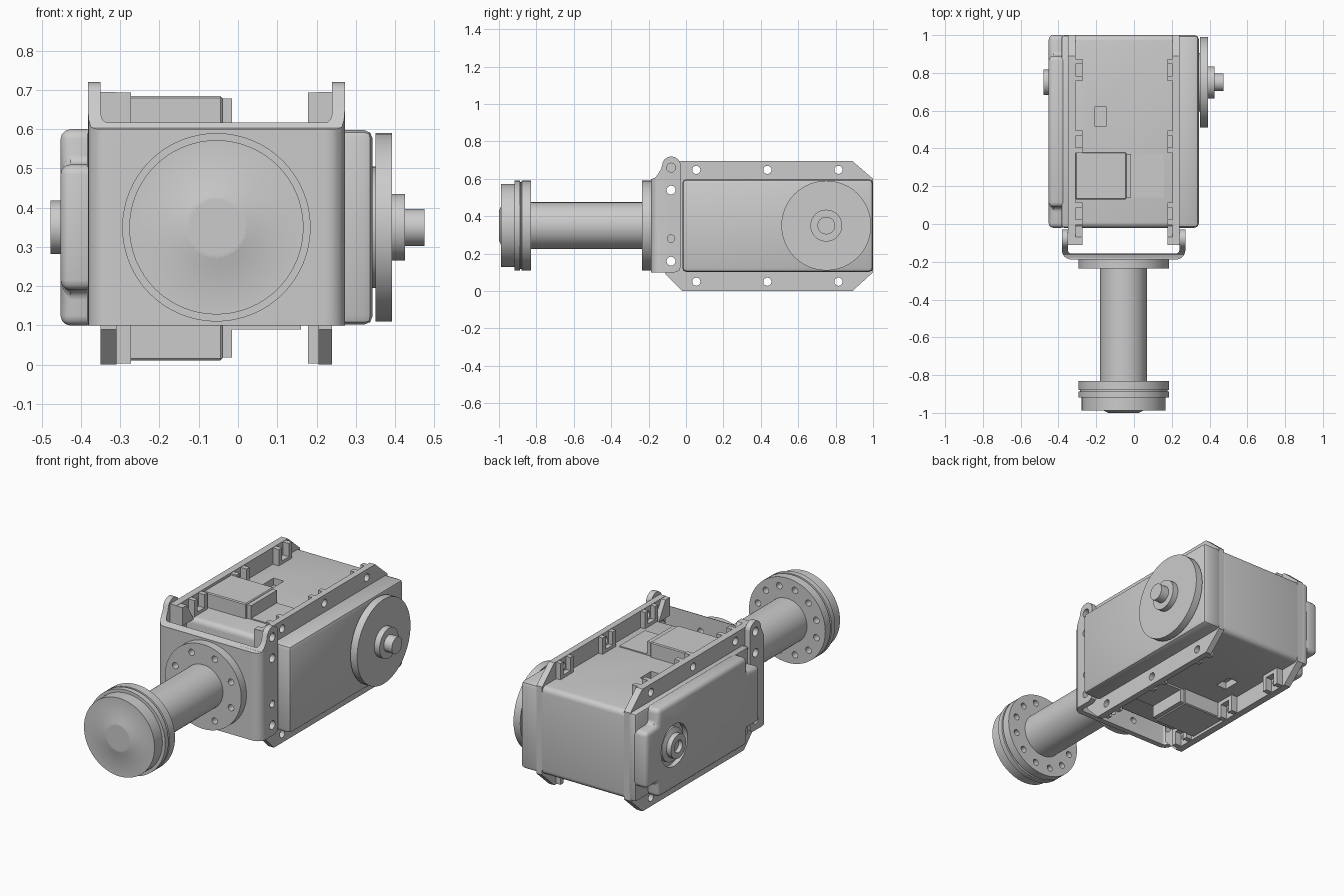
import bpy, bmesh, math
from math import cos, sin, pi

if "Cube" in bpy.data.objects:
    bpy.data.objects.remove(bpy.data.objects["Cube"])

ZC = 0.348            # mirror plane height
SX, SZ = -0.055, 0.35  # shaft axis


def make(name, bm):
    bmesh.ops.remove_doubles(bm, verts=bm.verts, dist=1e-5)
    bmesh.ops.recalc_face_normals(bm, faces=bm.faces)
    me = bpy.data.meshes.new(name)
    bm.to_mesh(me)
    bm.free()
    ob = bpy.data.objects.new(name, me)
    bpy.context.collection.objects.link(ob)
    return ob


def place(axis, u, v, a):
    return {'x': (a, u, v), 'y': (u, a, v), 'z': (u, v, a)}[axis]


def add_prism(bm, pts, a0, a1, axis):
    lo = [bm.verts.new(place(axis, u, v, a0)) for u, v in pts]
    hi = [bm.verts.new(place(axis, u, v, a1)) for u, v in pts]
    bm.faces.new(lo)
    bm.faces.new(hi[::-1])
    for i in range(len(pts)):
        j = (i + 1) % len(pts)
        bm.faces.new((lo[i], lo[j], hi[j], hi[i]))


def prism(name, pts, a0, a1, axis='x'):
    bm = bmesh.new()
    add_prism(bm, pts, a0, a1, axis)
    return make(name, bm)


def rect(x0, x1, y0, y1):
    return [(x0, y0), (x1, y0), (x1, y1), (x0, y1)]


def box(name, x0, x1, y0, y1, z0, z1):
    return prism(name, rect(x0, x1, y0, y1), z0, z1, 'z')


def circle(u, v, r, n=16):
    return [(u + r * cos(2 * pi * i / n), v + r * sin(2 * pi * i / n)) for i in range(n)]


def revolve(name, prof, u, v, axis, n=48):
    bm = bmesh.new()
    rings = [[bm.verts.new(place(axis, p, q, a)) for p, q in circle(u, v, r, n)] for r, a in prof]
    for r0, r1 in zip(rings, rings[1:]):
        for i in range(n):
            j = (i + 1) % n
            bm.faces.new((r0[i], r0[j], r1[j], r1[i]))
    return make(name, bm)


def apply_mod(ob, kind, **kw):
    m = ob.modifiers.new(kind, kind)
    for k, val in kw.items():
        setattr(m, k, val)
    bpy.context.view_layer.objects.active = ob
    bpy.ops.object.modifier_apply(modifier=m.name)


def bevel(ob, w, seg):
    apply_mod(ob, 'BEVEL', width=w, segments=seg, limit_method='ANGLE', angle_limit=math.radians(40))


def boolean(ob, cutter, op='DIFFERENCE'):
    cutter.hide_render = True
    apply_mod(ob, 'BOOLEAN', object=cutter, operation=op, solver='EXACT')
    bpy.data.objects.remove(cutter)


def drill(ob, holes, a0, a1, axis='x'):
    bm = bmesh.new()
    for u, v, r in holes:
        add_prism(bm, circle(u, v, r), a0, a1, axis)
    boolean(ob, make("drill_cutter", bm))


# central housing with shallow pockets top and bottom
body = box("housing", -0.34, 0.23, -0.02, 1.0, 0.1, 0.6)
bevel(body, 0.03, 4)
for z in (0.6, 0.1):
    boolean(body, box("pocket_cutter", -0.21, -0.145, 0.52, 0.62, z - 0.04, z + 0.04))

# right cover
cap = box("right_cover", 0.22, 0.343, -0.02, 1.0, 0.102, 0.598)
bevel(cap, 0.022, 2)

# left cover with notched corners and round recess
base = box("left_cover_base", -0.385, -0.33, -0.02, 1.0, 0.1, 0.6)
bevel(base, 0.015, 2)
cross = [(0.09, 0.1), (0.89, 0.1), (0.89, 0.19), (1.0, 0.19), (1.0, 0.51), (0.89, 0.51),
         (0.89, 0.6), (0.09, 0.6), (0.09, 0.51), (-0.02, 0.51), (-0.02, 0.19), (0.09, 0.19)]
left = prism("left_cover", cross, -0.452, -0.36)
bevel(left, 0.025, 3)
drill(left, [(0.75, 0.35, 0.12)], -0.5, -0.425)
hub = revolve("left_pivot", [(0, -0.38), (0.095, -0.38), (0.095, -0.44), (0.068, -0.45), (0.068, -0.478),
                             (0.035, -0.478), (0.035, -0.455), (0, -0.455)], 0.75, 0.35, 'x')

# flange plates along both sides
outline = [(-0.02, 0), (0.89, 0), (1.0, 0.1), (1.0, 0.6), (0.89, 0.695), (-0.11, 0.695), (-0.11, 0.09)]
plate_holes = [(y, z, 0.022) for y in (0.055, 0.435, 0.815) for z in (0.05, 0.648)]
bracket_holes = [(-0.08, 0.66, 0.024), (-0.08, 0.54, 0.024), (-0.08, 0.16, 0.024)]
for side, x0, x1 in (("left", -0.35, -0.31), ("right", 0.205, 0.24)):
    plate = prism(side + "_flange", outline, x0, x1)
    drill(plate, plate_holes + bracket_holes, x0 - 0.1, x1 + 0.1)

# nut holders on the inside of each flange
bm = bmesh.new()
for x0, x1, d in ((-0.315, -0.272, 1), (0.178, 0.21, -1)):
    for y in (0.055, 0.435, 0.815):
        for z0, z1 in ((0.59, 0.693), (0.003, 0.106)):
            for e in (-0.045, 0.045):
                add_prism(bm, rect(y + e - 0.014, y + e + 0.014, z0, z1), x0, x1, 'x')
        for z0, z1 in ((0.59, 0.618), (0.078, 0.106)):
            add_prism(bm, rect(y - 0.04, y + 0.04, z0, z1), x0, x1, 'x')
    # sloping front gusset
    add_prism(bm, [(-0.11, 0.59), (-0.01, 0.59), (-0.07, 0.693), (-0.11, 0.693)], x0, x1, 'x')
make("nut_holders", bm)

# cable connector blocks, top and bottom
for tag, s in (("top", 1), ("bottom", -1)):
    def zz(h):
        return sorted((ZC + s * 0.2, ZC + s * h))
    c = box(tag + "_connector", -0.31, -0.04, 0.13, 0.38, *zz(0.337))
    bevel(c, 0.005, 1)
    box(tag + "_connector_lip", -0.045, -0.015, 0.14, 0.37, *zz(0.33))
    box(tag + "_connector_pad", -0.015, 0.16, 0.14, 0.37, *zz(0.258))

# bent front bracket: U outline trimmed by the ear profile
R = 0.05


def bend(x, d, r):
    yc = -0.188 + R
    return [(x + d * R - d * r * cos(t * pi / 12), yc - r * sin(t * pi / 12)) for t in range(7)]


xl, xr, t = -0.382, 0.272, 0.032
outer = bend(xl, 1, R) + bend(xr, -1, R)[::-1]
inner = bend(xl, 1, R - t) + bend(xr, -1, R - t)[::-1]
u = [(xl, -0.03)] + outer + [(xr, -0.03), (xr - t, -0.03)] + inner[::-1] + [(xl + t, -0.03)]
bracket = prism("front_bracket", u, 0.1, 0.74, 'z')
ear = [(-0.2, 0.05), (-0.06, 0.05), (-0.06, 0.1), (-0.035, 0.11), (-0.029, 0.13)]
ear += [(-0.078 + 0.05 * cos(a * pi / 8), 0.67 + 0.05 * sin(a * pi / 8)) for a in range(8)]
ear += [(-0.132, 0.655), (-0.15, 0.625), (-0.165, 0.605), (-0.18, 0.6), (-0.2, 0.6)]
boolean(bracket, prism("ear_cutter", ear, -0.6, 0.6), 'INTERSECT')
drill(bracket, bracket_holes + [(-0.08, 0.28, 0.02)], -0.6, 0.6)

# output shaft with both end discs
shaft = revolve("shaft", [(0, -0.186), (0.24, -0.186), (0.24, -0.235), (0.125, -0.235), (0.125, -0.83),
                          (0.24, -0.83), (0.24, -0.878), (0.232, -0.88), (0.232, -0.886), (0.24, -0.888),
                          (0.24, -0.918), (0.222, -0.918), (0.222, -0.988), (0.105, -0.988),
                          (0.08, -1.0), (0, -1.0)], SX, SZ, 'y', 64)


def ring(n, off=0.0):
    return [(SX + 0.19 * cos(2 * pi * (i + off) / n), SZ + 0.19 * sin(2 * pi * (i + off) / n), 0.018)
            for i in range(n)]


drill(shaft, ring(12, 0.5), -0.9, -0.8, 'y')
drill(shaft, ring(8, 0.5), -0.3, -0.1, 'y')
drill(bracket, ring(8, 0.5), -0.25, -0.1, 'y')

# toothed socket with a small centre hole
teeth = [(SX + r * cos(2 * pi * i / 64), SZ + r * sin(2 * pi * i / 64))
         for i, r in enumerate([0.073, 0.067] * 32)]
boolean(shaft, prism("socket_cutter", teeth, -1.05, -0.92, 'y'))
drill(shaft, [(SX, SZ, 0.027)], -0.95, -0.87, 'y')

# round horn disc on the right
revolve("horn", [(0, 0.33), (0.155, 0.33), (0.155, 0.35), (0.24, 0.35), (0.24, 0.392), (0.085, 0.392),
                 (0.085, 0.425), (0.047, 0.425), (0.047, 0.475), (0, 0.475)], 0.75, 0.35, 'x')

# smooth the curved faces, keep edges sharp
bpy.ops.object.select_all(action='SELECT')
bpy.ops.object.shade_smooth_by_angle(angle=math.radians(30))
